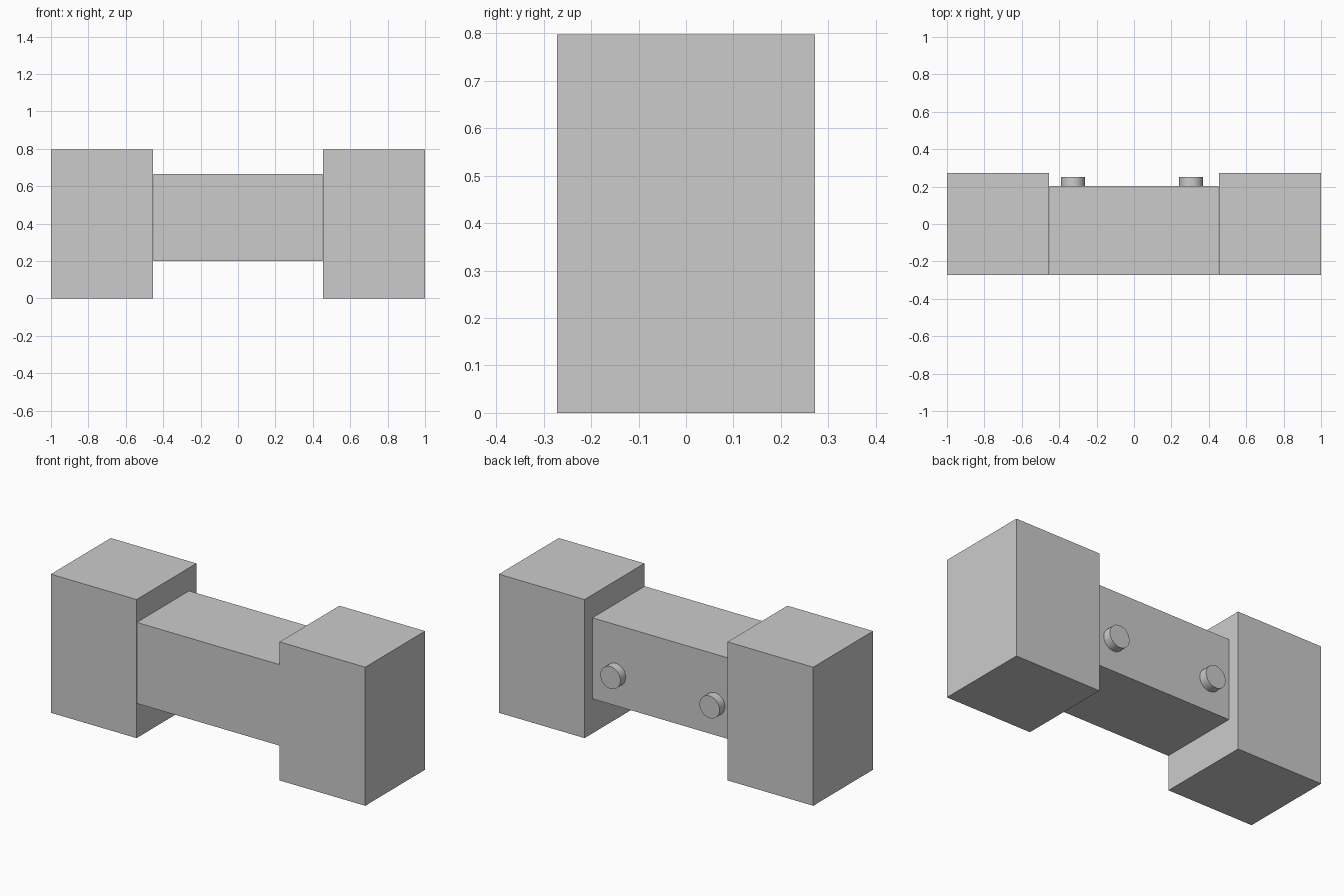
import bpy
from math import radians

if "Cube" in bpy.data.objects:
    bpy.data.objects.remove(bpy.data.objects["Cube"])


def box(name, lo, hi):
    """Box spanning two opposite corners."""
    bpy.ops.mesh.primitive_cube_add(size=1, location=[(a + b) / 2 for a, b in zip(lo, hi)])
    ob = bpy.context.object
    ob.name = name
    ob.scale = [b - a for a, b in zip(lo, hi)]
    bpy.ops.object.transform_apply(location=False, rotation=False, scale=True)
    return ob


DEPTH, HEIGHT, INNER = 0.272, 0.797, 0.455
BEAM_BACK = 0.203

# Two tall end blocks
box("left_end_block", (-1, -DEPTH, 0), (-INNER, DEPTH, HEIGHT))
box("right_end_block", (INNER, -DEPTH, 0), (1, DEPTH, HEIGHT))

# Beam between them, flush at the front and recessed at the back
box("middle_beam", (-0.453, -DEPTH, 0.2), (0.453, BEAM_BACK, 0.666))

# Round pegs on the back of the beam
PEG_TIP = 0.252
for name, x in (("left_peg", -0.326), ("right_peg", 0.305)):
    bpy.ops.mesh.primitive_cylinder_add(
        vertices=32, radius=0.064, depth=PEG_TIP - BEAM_BACK,
        location=(x, (BEAM_BACK + PEG_TIP) / 2, 0.38), rotation=(radians(90), 0, 0))
    bpy.context.object.name = name
    bpy.ops.object.shade_smooth_by_angle(angle=radians(30))
